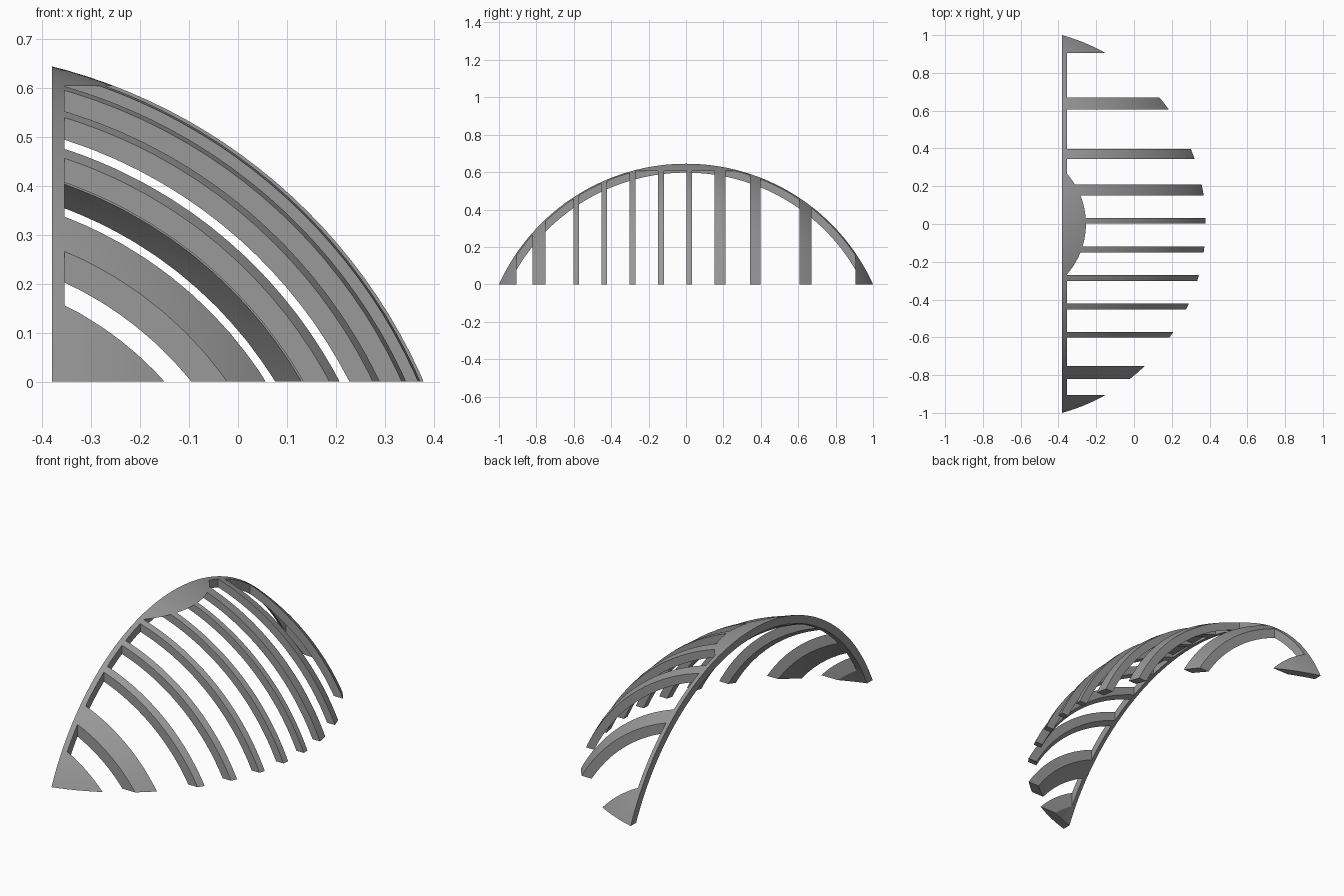
import bpy, bmesh
from mathutils import Matrix, Vector

if "Cube" in bpy.data.objects:
    bpy.data.objects.remove(bpy.data.objects["Cube"])

CENTRE = Vector((-0.658, 0, -0.453))   # centre of the dome's sphere
R_OUT, R_IN = 1.1325, 1.093
BACK, RIM, END = -0.38, -0.355, 0.38   # back plane, rim front plane, front tip
CAP_Z = 0.605                          # slots stop below the crown

# y range of every rib, including the two corner pieces
RIBS = [(-1.1, -0.905), (-0.82, -0.752), (-0.602, -0.572), (-0.452, -0.422),
        (-0.301, -0.27), (-0.15, -0.118), (0.002, 0.033), (0.152, 0.21),
        (0.343, 0.398), (0.607, 0.671), (0.905, 1.1)]


def to_object(name, bm):
    mesh = bpy.data.meshes.new(name)
    bm.to_mesh(mesh)
    bm.free()
    obj = bpy.data.objects.new(name, mesh)
    bpy.context.collection.objects.link(obj)
    return obj


def ball(name, radius):
    bm = bmesh.new()
    bmesh.ops.create_uvsphere(bm, u_segments=160, v_segments=80, radius=radius,
                              matrix=Matrix.Translation(CENTRE))
    return to_object(name, bm)


def boxes(name, bounds):
    bm = bmesh.new()
    for lo, hi in bounds:
        lo, hi = Vector(lo), Vector(hi)
        bmesh.ops.create_cube(bm, size=1, matrix=Matrix.Translation((lo + hi) / 2)
                              @ Matrix.Diagonal((*(hi - lo), 1)))
    return to_object(name, bm)


def cut(target, cutter, operation):
    cutter.hide_render = True
    mod = target.modifiers.new("cut", 'BOOLEAN')
    mod.operation = operation
    mod.solver = 'EXACT'
    mod.object = cutter
    bpy.ops.object.select_all(action='DESELECT')
    bpy.context.view_layer.objects.active = target
    target.select_set(True)
    bpy.ops.object.modifier_apply(modifier=mod.name)
    bpy.data.objects.remove(cutter, do_unlink=True)


# Quarter dome: sphere trimmed by the ground and the back plane, then hollowed
dome = ball("ribbed_dome_shell", R_OUT)
cut(dome, boxes("trim_box", [((BACK, -1.5, 0), (1, 1.5, 1.5))]), 'INTERSECT')
cut(dome, ball("hollow_ball", R_IN), 'DIFFERENCE')

# Slots between neighbouring ribs, leaving the back rim and the crown cap
slots = [((RIM, a[1], -0.5), (1, b[0], CAP_Z)) for a, b in zip(RIBS, RIBS[1:])]
cut(dome, boxes("slot_boxes", slots), 'DIFFERENCE')

# Single grey finish
grey = bpy.data.materials.new("mid grey")
grey.diffuse_color = (0.32, 0.32, 0.32, 1)
grey.use_nodes = True
grey.node_tree.nodes["Principled BSDF"].inputs["Base Color"].default_value = grey.diffuse_color
dome.data.materials.clear()
dome.data.materials.append(grey)
for poly in dome.data.polygons:
    poly.material_index = 0
bpy.ops.object.shade_smooth_by_angle(angle=0.52)
